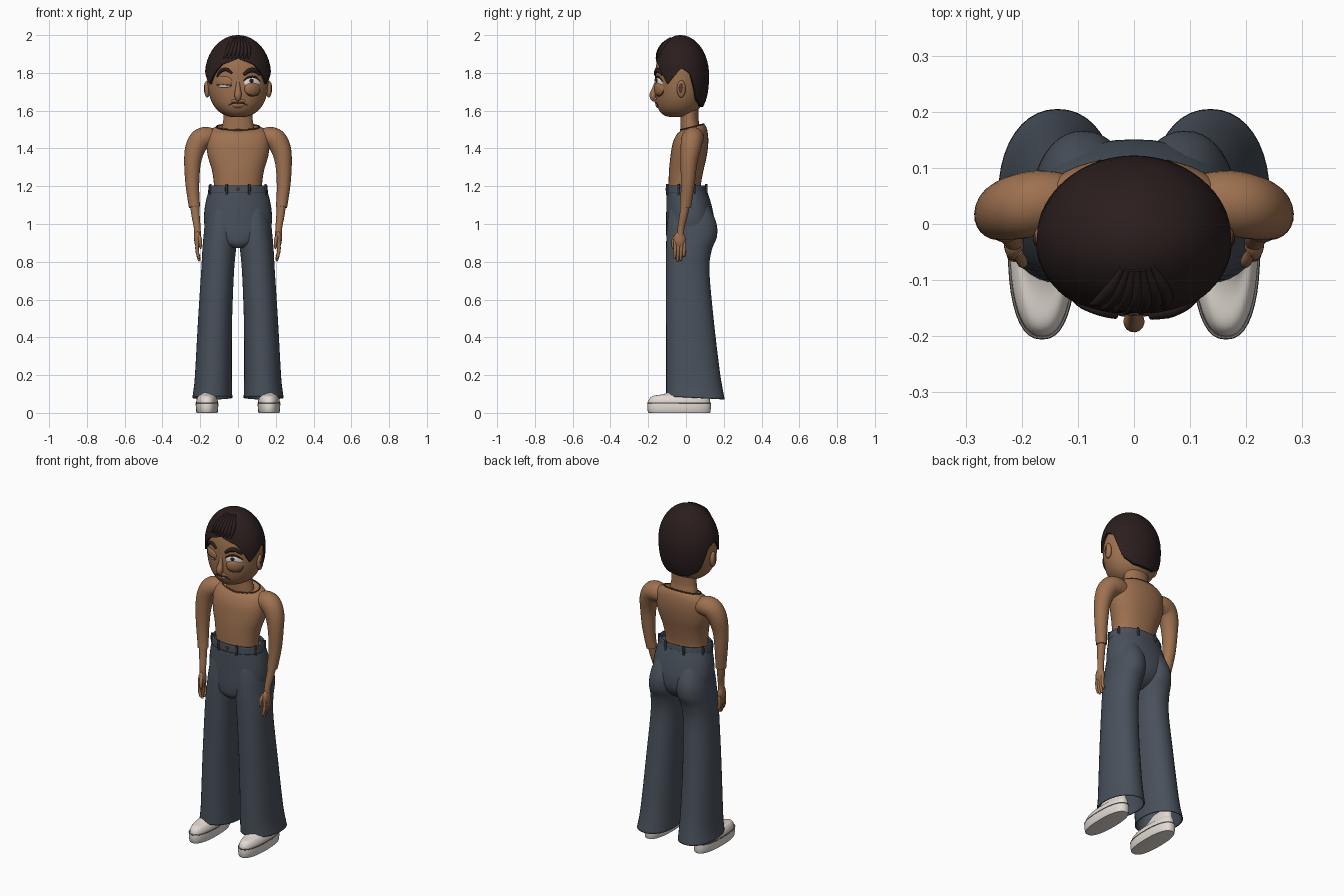
import bpy, bmesh, math
from mathutils import Vector

cube = bpy.data.objects.get("Cube")
if cube:
    bpy.data.objects.remove(cube)


def material(name, r, g, b):
    m = bpy.data.materials.new(name)
    m.use_nodes = True
    m.diffuse_color = (r, g, b, 1)
    m.node_tree.nodes["Principled BSDF"].inputs["Base Color"].default_value = (r, g, b, 1)
    return m


SKIN = material("brown skin", 0.34, 0.165, 0.08)
LINE = material("dark skin line", 0.09, 0.04, 0.022)
HAIR = material("dark hair", 0.024, 0.013, 0.013)
DENIM = material("slate denim", 0.066, 0.082, 0.105)
SEAM = material("dark denim", 0.03, 0.038, 0.05)
WHITE = material("shoe white", 0.76, 0.70, 0.65)
EYE = material("eye white", 0.85, 0.83, 0.8)
GREY = material("shoe seam grey", 0.2, 0.18, 0.17)


def finish(name, bm, mat):
    bmesh.ops.recalc_face_normals(bm, faces=bm.faces)
    me = bpy.data.meshes.new(name)
    bm.to_mesh(me)
    bm.free()
    me.polygons.foreach_set("use_smooth", [True] * len(me.polygons))
    me.set_sharp_from_angle(angle=math.radians(50))
    me.materials.append(mat)
    ob = bpy.data.objects.new(name, me)
    bpy.context.collection.objects.link(ob)
    return ob


def skin_rings(name, rings, mat, cap=(True, True)):
    bm = bmesh.new()
    vs = [[bm.verts.new(p) for p in ring] for ring in rings]
    n = len(vs[0])
    for a, b in zip(vs, vs[1:]):
        for i in range(n):
            k = (i + 1) % n
            bm.faces.new((a[i], a[k], b[k], b[i]))
    for on, ring in zip(cap, (vs[0], vs[-1])):
        if on:
            bm.faces.new(ring)
    return finish(name, bm, mat)


def smooth_keys(keys, steps=5):
    """Catmull-Rom interpolation of equal-length tuples."""
    out = []
    for i in range(len(keys) - 1):
        p0, p1, p2, p3 = (keys[max(0, min(len(keys) - 1, i + d))] for d in (-1, 0, 1, 2))
        for s in range(steps):
            t = s / steps
            out.append(tuple(0.5 * (2 * b + (c - a) * t + (2 * a - 5 * b + 4 * c - d) * t * t
                                    + (3 * b - a - 3 * c + d) * t ** 3)
                             for a, b, c, d in zip(p0, p1, p2, p3)))
    return out + [tuple(keys[-1])]


def oval(cx, z, hw, front, back, tilt=0, power=2, n=40):
    ring = []
    for i in range(n):
        c, s = math.cos(math.tau * i / n), math.sin(math.tau * i / n)
        c = math.copysign(abs(c) ** (2 / power), c)
        s = math.copysign(abs(s) ** (2 / power), s)
        half = (back - front) / 2
        ring.append((cx + hw * c, (front + back) / 2 + half * s, z + tilt * half * s))
    return ring


def loft(name, keys, mat, cap=(True, True), power=2, steps=5):
    """Stack of ovals: centre x, height, half width, front y, back y, tilt."""
    return skin_rings(name, [oval(*k, power=power) for k in smooth_keys(keys, steps)], mat, cap)


def tube(name, keys, mat, n=14, steps=5, closed=False):
    """Tapered tube through x, y, z, radius keys."""
    pts = smooth_keys(keys, steps)
    rings, u = [], None
    for i, p in enumerate(pts):
        t = (Vector(pts[min(i + 1, len(pts) - 1)][:3]) - Vector(pts[max(i - 1, 0)][:3])).normalized()
        if closed and i in (0, len(pts) - 1):
            t = (Vector(pts[1][:3]) - Vector(pts[-2][:3])).normalized()
        u = u or t.orthogonal()
        u = (u - t * u.dot(t)).normalized()
        v = t.cross(u)
        rings.append([Vector(p[:3]) + p[3] * (u * math.cos(math.tau * k / n) + v * math.sin(math.tau * k / n))
                      for k in range(n)])
    return skin_rings(name, rings, mat)


def ball(name, centre, size, mat):
    bm = bmesh.new()
    bmesh.ops.create_uvsphere(bm, u_segments=24, v_segments=14, radius=1)
    bmesh.ops.scale(bm, vec=size, verts=bm.verts)
    bmesh.ops.translate(bm, vec=centre, verts=bm.verts)
    return finish(name, bm, mat)


# Head surface: a is the angle around the head, starting at the face
def head_point(z, a, grow=0.0):
    up = z > 1.79
    v = min(1, abs(z - 1.79) / ((0.198 if up else 0.225) + grow))
    f = (1 - v ** 2) ** 0.5 if up else (1 - v ** 2.5) ** 0.4
    face = f if up else (1 - v ** 4) ** 0.25
    c = math.cos(a)
    depth = (0.133 + grow * 0.6) * face if c > 0 else (0.14 + grow) * f
    return Vector(((0.163 + grow) * f * math.sin(a), -0.03 - depth * c, z))


def face_point(x, z, off=0.0):
    f = head_point(z, math.pi / 2).x
    p = head_point(z, math.asin(max(-1, min(1, x / f))))
    return (p.x, p.y - off, p.z)


ANG = [math.tau * i / 72 for i in range(72)]
levels = [1.79 - 0.2245 * math.cos(math.pi * j / 32) for j in range(16)]
levels += [1.79 + 0.1975 * math.sin(math.pi * j / 24) for j in range(13)]
skin_rings("head", [[head_point(z, a) for a in ANG] for z in levels], SKIN)

# Hair cap with a shaped hairline
LINE_KEYS = [(0, 1.875), (30, 1.845), (45, 1.80), (60, 1.74), (92, 1.825),
             (109, 1.80), (127, 1.66), (150, 1.625), (180, 1.62)]


def hairline(a):
    d = math.degrees(a)
    d = min(d, 360 - d)
    for (d0, z0), (d1, z1) in zip(LINE_KEYS, LINE_KEYS[1:]):
        if d <= d1 + 1e-6:
            return z0 + (z1 - z0) * (d - d0) / (d1 - d0)
    return LINE_KEYS[-1][1]


hair = [[head_point(hairline(a), a, -0.004) for a in ANG]]
for j in range(19):
    k = math.cos(math.pi / 2 * (j / 18))
    hair.append([head_point(1.9995 - (1.9995 - hairline(a)) * (1 - math.sin(math.pi * j / 36))
                            if k > 0 else 1.9995, a, 0.012) for a in ANG])
skin_rings("hair", hair, HAIR)
for i in range(-3, 4):
    path = [(*head_point(z, 0.14 * i + da, 0.012), r)
            for z, da, r in ((1.985, 0.1, 0.005), (1.95, 0.05, 0.011), (1.91, 0, 0.011), (1.875, -0.08, 0.003))]
    tube("fringe_strand", path, HAIR, n=8)


# Facial features
def face_disc(name, x, z, rx, rz, bulge, mat):
    rings = []
    for r in (1, 0.85, 0.65, 0.4, 0.15):
        rings.append([face_point(x + rx * r * math.cos(math.tau * i / 28), z + rz * r * math.sin(math.tau * i / 28),
                                 0.001 + bulge * (1 - r * r) ** 0.5) for i in range(28)])
    skin_rings(name, rings, mat, (False, True))


def face_line(name, pts, r, mat, off=0.003):
    tube(name, [(*face_point(x, z, off), r * w) for x, z, w in pts], mat, n=8)


face_disc("left_eye", 0.075, 1.75, 0.042, 0.026, 0.006, EYE)
face_disc("left_pupil", 0.072, 1.757, 0.014, 0.014, 0.0085, HAIR)
face_disc("left_lower_lid", 0.077, 1.715, 0.043, 0.036, 0.016, SKIN)
face_line("left_lid_line", [(0.035, 1.722, .4), (0.05, 1.688, 1), (0.08, 1.678, 1), (0.11, 1.69, 1), (0.12, 1.715, .4)],
          0.003, LINE)
face_line("left_lash", [(0.03, 1.758, .5), (0.055, 1.776, 1), (0.09, 1.778, 1), (0.118, 1.755, .5)], 0.005, HAIR)
face_disc("right_upper_lid", -0.075, 1.752, 0.044, 0.03, 0.009, SKIN)
face_disc("right_eye_slit", -0.073, 1.73, 0.038, 0.007, 0.007, EYE)
face_line("right_lash", [(-0.115, 1.735, .5), (-0.075, 1.738, 1), (-0.032, 1.732, .5)], 0.003, HAIR, 0.007)
face_line("left_brow", [(0.03, 1.79, .6), (0.06, 1.812, 1), (0.09, 1.812, 1), (0.115, 1.79, .5)], 0.012, HAIR)
face_line("right_brow", [(-0.112, 1.778, .4), (-0.09, 1.81, 1), (-0.06, 1.818, 1), (-0.032, 1.798, .7)], 0.009, HAIR)
tube("nose", [(0, -0.155, 1.76, 0.008), (0, -0.165, 1.72, 0.013), (0, -0.174, 1.685, 0.019),
              (0, -0.172, 1.662, 0.014), (0, -0.16, 1.652, 0.004)], SKIN)
face_disc("lower_lip", 0, 1.628, 0.035, 0.014, 0.007, SKIN)
face_disc("upper_lip", 0, 1.65, 0.04, 0.012, 0.007, SKIN)
face_line("mouth", [(-0.052, 1.626, .4), (-0.025, 1.642, 1), (0, 1.64, 1), (0.025, 1.642, 1), (0.052, 1.626, .4)],
          0.0035, LINE, 0.006)

# Torso and neck
loft("torso", [(0, 1.12, .13, -.09, .08, 0), (0, 1.2, .127, -.092, .078, 0), (0, 1.28, .137, -.09, .092, 0),
               (0, 1.36, .16, -.082, .11, 0), (0, 1.43, .168, -.07, .118, 0), (0, 1.48, .16, -.048, .115, .05),
               (0, 1.505, .135, -.03, .105, .2), (0, 1.513, .11, -.025, .092, .25),
               (0, 1.51, .085, -.02, .08, .25)], SKIN, power=2.2)
loft("neck", [(0, 1.47, .09, -.03, .08, 0), (0, 1.52, .083, -.03, .072, 0), (0, 1.56, .077, -.03, .066, 0),
              (0, 1.64, .077, -.03, .066, 0)], SKIN)
collar = oval(0, 1.514, .114, -.028, .094, .25, 2.2)
tube("collar_line", [(*p, 0.004) for p in collar + collar[:1]], LINE, n=6, steps=1, closed=True)

# Trousers
loft("trouser_hips", [(0, .872, .03, -.08, .06, 0), (0, .9, .11, -.1, .11, 0), (0, .95, .165, -.105, .145, 0),
                      (0, 1.02, .18, -.105, .15, 0), (0, 1.1, .174, -.104, .135, 0),
                      (0, 1.175, .156, -.102, .112, 0)], DENIM, power=2.2)
band = loft("waistband", [(0, 1.163, .159, -.104, .113, 0), (0, 1.205, .155, -.102, .108, 0)],
            DENIM, (False, False), 2.2)
band.modifiers.new("thickness", "SOLIDIFY").thickness = 0.008
for i in range(8):
    a = math.tau * (i + 0.5) / 8
    x, y = 0.153 * math.cos(a) * 1.03, 0.004 + 0.108 * math.sin(a) * 1.03
    tube("belt_loop", [(x, y, 1.155, .006), (x * 1.01, y * 1.01, 1.185, .007), (x, y, 1.212, .006)], SEAM, n=8)
ball("waist_button", (0, -0.104, 1.185), (.009, .005, .009), LINE)

for side, s in (("left", 1), ("right", -1)):
    leg = loft(side + "_trouser_leg",
               [(s * cx, z, hw, f, b, t) for cx, z, hw, f, b, t in
                [(.136, .08, .106, -.105, .205, -.05), (.132, .15, .1, -.105, .19, 0), (.129, .25, .096, -.105, .175, 0),
                 (.121, .5, .09, -.105, .146, 0), (.108, .75, .087, -.105, .124, 0), (.1, .86, .089, -.105, .136, 0),
                 (.093, .93, .09, -.104, .163, 0), (.088, 1.0, .087, -.1, .162, 0), (.08, 1.08, .075, -.09, .13, 0),
                 (.07, 1.13, .06, -.07, .1, 0)]], DENIM, (False, True), 2.15)
    leg.modifiers.new("cloth", "SOLIDIFY").thickness = 0.006

    # Arm, forearm and hand
    def limb(name, keys, n=16):
        tube(side + "_" + name, [(s * x, y, z, r) for x, y, z, r in keys], SKIN, n)

    limb("upper_arm", [(.115, .045, 1.45, .045), (.16, .04, 1.457, .056), (.2, .032, 1.445, .058),
                       (.228, .024, 1.395, .053), (.241, .015, 1.32, .044), (.242, .01, 1.22, .037),
                       (.236, .003, 1.14, .032), (.23, -.003, 1.09, .03)], 24)
    limb("forearm", [(.231, -.002, 1.12, .025), (.225, -.012, 1.05, .022), (.216, -.026, .98, .018),
                     (.214, -.03, .93, .018)])
    ball(side + "_palm", (s * .214, -.034, .918), (.018, .031, .045), SKIN)
    for i, tip in enumerate((.815, .803, .806, .825)):
        y = -.057 + .016 * i
        limb("finger", [(.215, y, .91, .009), (.217, y, .87, .0095), (.213, y - .002, .84, .0085),
                        (.206, y - .003, tip + .006, .007), (.204, y - .003, tip, .003)], 10)
    limb("thumb", [(.208, -.05, .94, .009), (.2, -.066, .915, .01), (.198, -.07, .885, .008),
                   (.198, -.068, .868, .003)], 10)
    ball(side + "_ear", (s * .163, -.025, 1.715), (.016, .023, .046), SKIN)
    ball(side + "_ear_hollow", (s * .175, -.027, 1.718), (.005, .012, .028), LINE)

    # Shoe
    x = s * .164
    loft(side + "_shoe_sole", [(x, 0, .052, -.195, .125, 0), (x, .006, .057, -.202, .13, 0),
                               (x, .046, .06, -.205, .132, 0), (x, .052, .057, -.202, .13, 0)],
         WHITE, power=2.4, steps=2)
    loft(side + "_shoe_upper", [(x, .045, .057, -.201, .128, 0), (x, .07, .056, -.196, .127, 0),
                                (x, .09, .046, -.175, .123, 0), (x, .102, .036, -.11, .118, 0),
                                (x, .14, .034, -.03, .112, 0)], WHITE, power=2.3)
    rim = oval(x, .053, .058, -.203, .13, 0, 2.4)
    tube(side + "_shoe_seam", [(*p, .003) for p in rim + rim[:1]], GREY, n=6, steps=1, closed=True)
